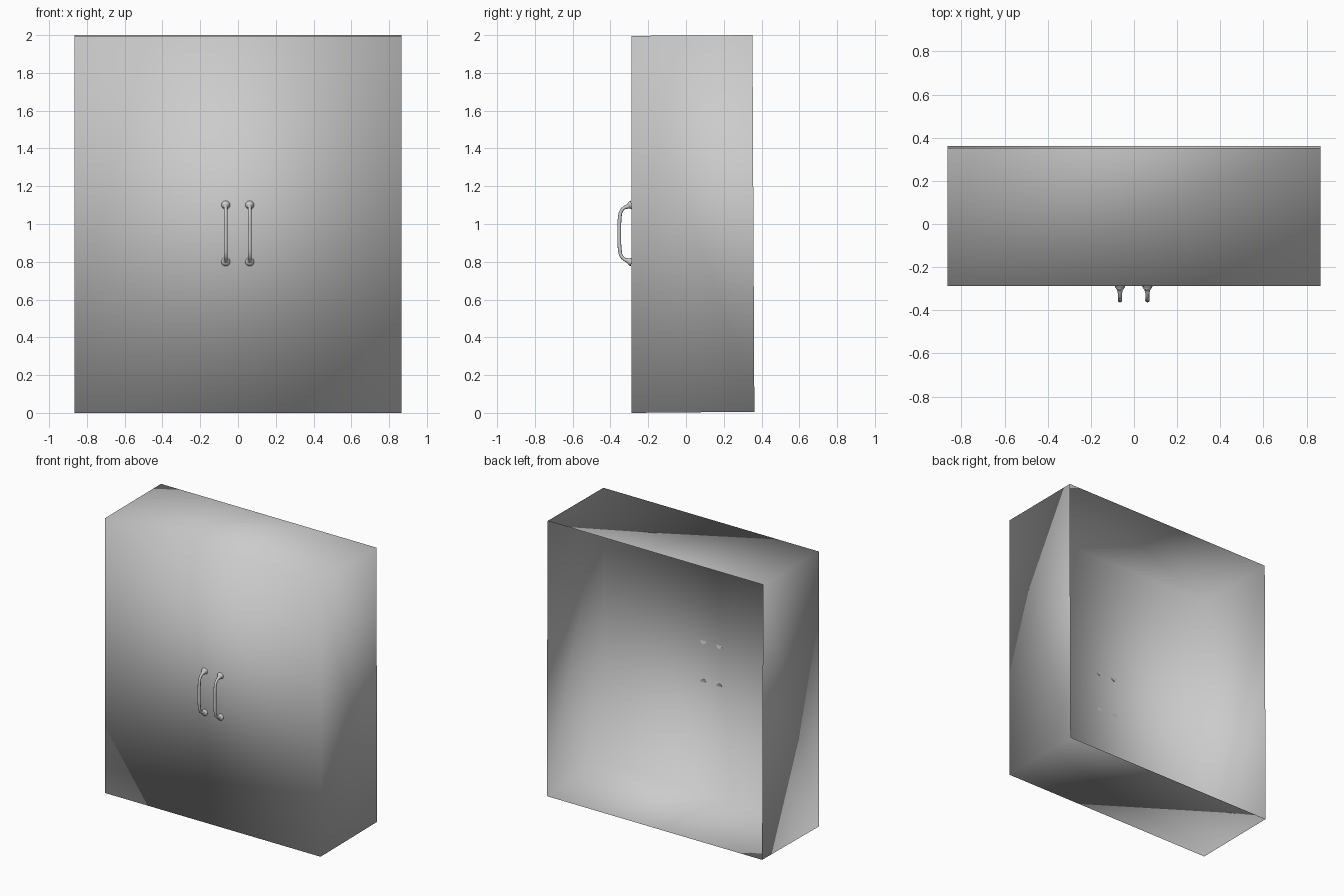
import bpy, bmesh

default = bpy.data.objects.get("Cube")
if default:
    bpy.data.objects.remove(default, do_unlink=True)

grey = bpy.data.materials.new("plain_grey")
grey.use_nodes = True
colour = (0.6, 0.6, 0.6, 1)
grey.diffuse_color = colour
grey.node_tree.nodes["Principled BSDF"].inputs["Base Color"].default_value = colour


def add_object(name, mesh):
    mesh.materials.clear()
    mesh.materials.append(grey)
    for face in mesh.polygons:
        face.use_smooth = True
    obj = bpy.data.objects.new(name, mesh)
    bpy.context.collection.objects.link(obj)
    return obj


# Cabinet shell: a thin box, open at the back, with a slightly leaning rear rim
HALF_WIDTH, FRONT, HEIGHT = 0.865, -0.288, 2.0
bm = bmesh.new()
bmesh.ops.create_cube(bm, size=2)
back = [f for f in bm.faces if f.normal.y > 0.5]
bmesh.ops.delete(bm, geom=back, context='FACES_ONLY')
for v in bm.verts:
    top, rear = v.co.z > 0, v.co.y > 0
    v.co.x *= HALF_WIDTH
    v.co.y = (0.352 if top else 0.362) if rear else FRONT
    v.co.z = (HEIGHT if rear else HEIGHT - 0.004) if top else (0.006 if rear else 0)
shell = bpy.data.meshes.new("cabinet_shell")
bm.to_mesh(shell)
bm.free()
add_object("cabinet_shell", shell)

# Handle: a bowed bar, flared where it meets the door; (y, offset from middle, radius)
MIDDLE = 0.95
upper = [(FRONT, 0.15, 0.024), (-0.294, 0.149, 0.022), (-0.306, 0.144, 0.013),
         (-0.325, 0.137, 0.009), (-0.343, 0.118, 0.009), (-0.351, 0.08, 0.010)]
path = upper + [(-0.353, 0, 0.010)] + [(y, -z, r) for y, z, r in reversed(upper)]


def add_handle(name, x):
    curve = bpy.data.curves.new(name, 'CURVE')
    curve.dimensions = '3D'
    curve.bevel_depth = 1
    curve.bevel_resolution = 4
    curve.use_fill_caps = True
    spline = curve.splines.new('BEZIER')
    spline.resolution_u = 5
    spline.bezier_points.add(len(path) - 1)
    for point, (y, z, radius) in zip(spline.bezier_points, path):
        point.co = (x, y, MIDDLE + z)
        point.radius = radius
        point.handle_left_type = point.handle_right_type = 'AUTO'
    # Turn the curve into a plain mesh
    helper = bpy.data.objects.new(name + "_path", curve)
    bpy.context.collection.objects.link(helper)
    graph = bpy.context.evaluated_depsgraph_get()
    mesh = bpy.data.meshes.new_from_object(helper.evaluated_get(graph))
    bpy.data.objects.remove(helper, do_unlink=True)
    add_object(name, mesh)


for side, x in (("left", 0.062), ("right", -0.065)):
    add_handle(side + "_handle", x)
